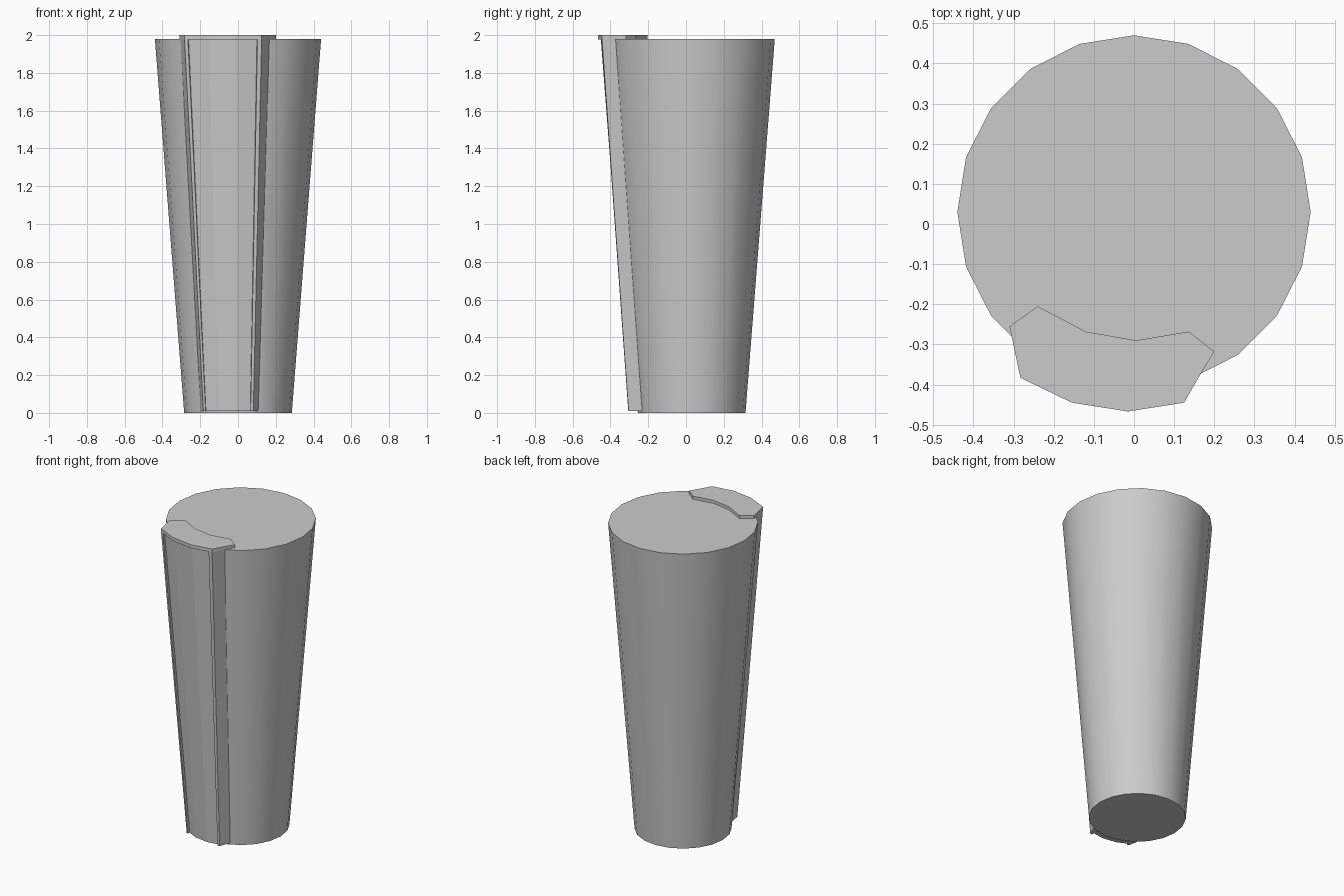
import bpy, bmesh

if "Cube" in bpy.data.objects:
    bpy.data.objects.remove(bpy.data.objects["Cube"])


def finish(bm, name, smooth=False):
    bmesh.ops.recalc_face_normals(bm, faces=bm.faces)
    mesh = bpy.data.meshes.new(name)
    bm.to_mesh(mesh)
    bm.free()
    ob = bpy.data.objects.new(name, mesh)
    bpy.context.collection.objects.link(ob)
    if smooth:
        bpy.ops.object.select_all(action='DESELECT')
        bpy.context.view_layer.objects.active = ob
        ob.select_set(True)
        bpy.ops.object.shade_smooth_by_angle(angle=0.6)
    return ob


def loft(name, low, high):
    """Closed solid between two matching outlines."""
    bm = bmesh.new()
    a = [bm.verts.new(p) for p in low]
    b = [bm.verts.new(p) for p in high]
    n = len(a)
    for i in range(n):
        j = (i + 1) % n
        bm.faces.new((a[i], a[j], b[j], b[i]))
    bm.faces.new(a[::-1])
    bm.faces.new(b)
    return finish(bm, name)


CY, TOP, R_TOP, R_BOT = 0.03, 1.98, 0.44, 0.285

# Tapered round body
bm = bmesh.new()
bmesh.ops.create_cone(bm, cap_ends=True, segments=20, radius1=R_BOT,
                      radius2=R_TOP, depth=TOP)
bmesh.ops.translate(bm, verts=bm.verts, vec=(0, CY, TOP / 2))
finish(bm, "tapered_body", smooth=True)

# Outline of the front strip: shared inner edge
inner = [(0.165, -0.375), (0.2, -0.318), (0.137, -0.268), (0.005, -0.29),
         (-0.12, -0.268), (-0.24, -0.205), (-0.31, -0.255)]

# Front strip: recessed curved panel between two raised rims
outer = [(-0.283, -0.383), (-0.265, -0.392), (-0.262, -0.377),
         (-0.155, -0.43), (-0.015, -0.451), (0.1, -0.433),
         (0.103, -0.448), (0.125, -0.445)]
k = R_BOT / R_TOP


def shrink(p, push):
    return (p[0] * k, CY + (p[1] - CY) * k - push, 0.01)


low = [shrink(p, 0.018 if 2 <= i <= 5 else 0.026) for i, p in enumerate(outer)]
low += [shrink(p, 0) for p in inner]
loft("front_strip", low, [(x, y, TOP) for x, y in outer + inner])

# Flat cap plate on top of the strip
cap = [(-0.283, -0.383), (-0.155, -0.445), (-0.015, -0.467),
       (0.125, -0.445)] + inner
loft("strip_cap", [(x, y, TOP - 0.002) for x, y in cap],
     [(x, y, 2.0) for x, y in cap])
